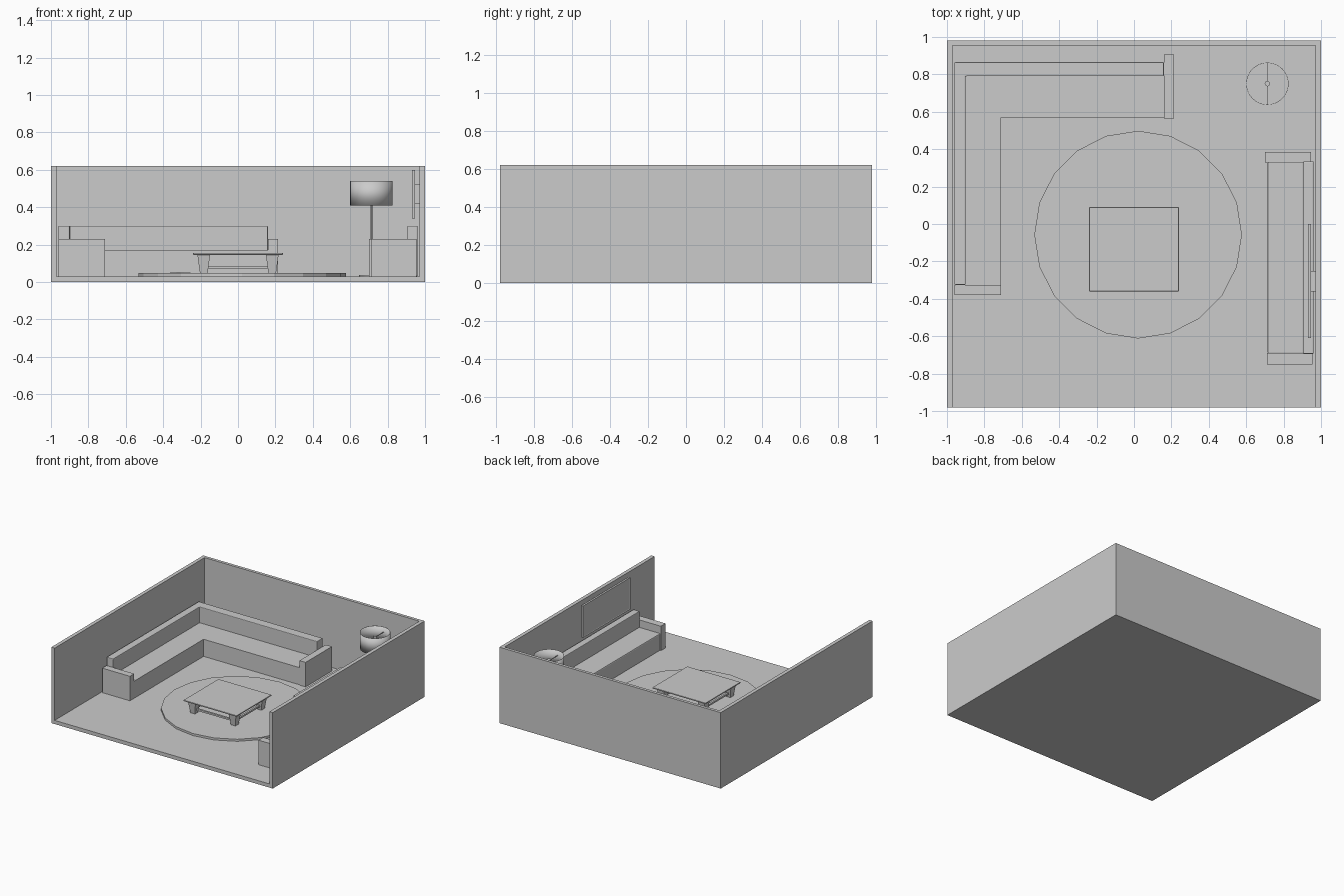
import bpy, bmesh, math

old = bpy.data.objects.get("Cube")
if old:
    bpy.data.objects.remove(old, do_unlink=True)

# One shared colour
grey = bpy.data.materials.new("plain_grey")
grey.use_nodes = True
tint = (0.6, 0.6, 0.6, 1)
grey.diffuse_color = tint
grey.node_tree.nodes["Principled BSDF"].inputs["Base Color"].default_value = tint


def finish(name, bm, bevel=0):
    bmesh.ops.recalc_face_normals(bm, faces=bm.faces)
    mesh = bpy.data.meshes.new(name)
    bm.to_mesh(mesh)
    bm.free()
    mesh.materials.append(grey)
    ob = bpy.data.objects.new(name, mesh)
    bpy.context.collection.objects.link(ob)
    if bevel:
        mod = ob.modifiers.new("soft_edges", 'BEVEL')
        mod.width = bevel
        mod.segments = 2
    return ob


def prism(name, outline, z0, z1, bevel=0):
    """Extrude a flat outline upward from z0 to z1."""
    bm = bmesh.new()
    face = bm.faces.new([bm.verts.new((x, y, z0)) for x, y in outline])
    grown = bmesh.ops.extrude_face_region(bm, geom=[face])["geom"]
    top = [v for v in grown if isinstance(v, bmesh.types.BMVert)]
    bmesh.ops.translate(bm, verts=top, vec=(0, 0, z1 - z0))
    return finish(name, bm, bevel)


def box(name, x0, x1, y0, y1, z0, z1, bevel=0):
    return prism(name, [(x0, y0), (x1, y0), (x1, y1), (x0, y1)], z0, z1, bevel)


def ring(cx, cy, radii, n):
    """Points round a centre, cycling through the radii; first point at +y."""
    return [(cx + radii[i % len(radii)] * math.sin(math.tau * i / n),
             cy + radii[i % len(radii)] * math.cos(math.tau * i / n)) for i in range(n)]


def smooth(ob):
    bpy.ops.object.select_all(action='DESELECT')
    ob.select_set(True)
    bpy.context.view_layer.objects.active = ob
    bpy.ops.object.shade_smooth_by_angle()


# Room shell, open at the front
F = 0.03
D = 0.98
prism("walls", [(-1, -D), (-0.97, -D), (-0.97, 0.955), (0.97, 0.955),
                (0.97, -D), (1, -D), (1, D), (-1, D)], 0, 0.62)
box("floor", -0.97, 0.97, -D, 0.955, 0, F)

# Corner sofa
prism("corner_sofa_seat", [(-0.91, -0.33), (-0.71, -0.33), (-0.71, 0.57),
                           (0.16, 0.57), (0.16, 0.80), (-0.91, 0.80)], F, 0.17)
prism("corner_sofa_backrest", [(-0.96, -0.325), (-0.90, -0.325), (-0.90, 0.79),
                               (0.16, 0.79), (0.16, 0.865), (-0.96, 0.865)], F, 0.30, 0.005)
box("corner_sofa_front_arm", -0.96, -0.71, -0.38, -0.325, F, 0.23)
box("corner_sofa_end_arm", 0.16, 0.215, 0.565, 0.905, F, 0.23)

# Straight sofa
box("sofa_seat", 0.715, 0.91, -0.695, 0.335, F, 0.17, 0.008)
box("sofa_backrest", 0.905, 0.96, -0.695, 0.335, F, 0.30, 0.005)
box("sofa_front_arm", 0.71, 0.955, -0.75, -0.69, F, 0.23)
box("sofa_back_arm", 0.70, 0.945, 0.33, 0.385, F, 0.23)

# Round rug with a small star on it
prism("rug", ring(0.022, -0.057, [0.555], 20), F, 0.047)
prism("rug_star", ring(-0.308, 0.122, [0.056, 0.032], 18), 0.047, 0.05)

# Low table
TX, TY = 0.0, -0.135
box("table_top", TX - 0.24, TX + 0.24, TY - 0.225, TY + 0.225, 0.145, 0.155, 0.003)
for sx, side in ((-1, "right"), (1, "left")):
    for sy, end in ((-1, "front"), (1, "back")):
        leg = box(f"table_{end}_{side}_leg", -0.034, 0.034, -0.034, 0.034, 0.047, 0.146)
        leg.location = (TX + sx * 0.183, TY + sy * 0.168, 0)
        for v in leg.data.vertices:
            if v.co.z < 0.1:
                v.co.x *= 0.6
                v.co.y *= 0.6
for s, side in ((-1, "right"), (1, "left")):
    x, y = TX + s * 0.183, TY + s * 0.168
    end = "front" if s < 0 else "back"
    box(f"table_{side}_rail", x - 0.008, x + 0.008, TY - 0.16, TY + 0.16, 0.072, 0.086)
    box(f"table_{end}_rail", TX - 0.175, TX + 0.175, y - 0.008, y + 0.008, 0.072, 0.086)

# Floor lamp with an open shade
LX, LY = 0.713, 0.75
prism("lamp_base", ring(LX, LY, [0.065], 32), F, 0.036)
smooth(prism("lamp_pole", ring(LX, LY, [0.005], 12), F, 0.50))
smooth(prism("lamp_cap", ring(LX, LY, [0.014], 16), 0.49, 0.51))
box("lamp_shade_spoke", LX - 0.002, LX + 0.002, LY - 0.112, LY + 0.112, 0.496, 0.50)
bm = bmesh.new()
bmesh.ops.create_cone(bm, cap_ends=False, segments=40, radius1=0.113, radius2=0.113, depth=0.13)
shade = finish("lamp_shade", bm)
shade.location = (LX, LY, 0.475)
smooth(shade)
wall = shade.modifiers.new("thickness", 'SOLIDIFY')
wall.thickness = 0.002

# Wall screen with an inset panel and a bracket
screen = box("wall_screen", 0.93, 0.946, -0.61, 0.0, 0.34, 0.60)
bm = bmesh.new()
bm.from_mesh(screen.data)
front = [f for f in bm.faces if f.normal.x < -0.9]
bmesh.ops.inset_region(bm, faces=front, thickness=0.01, depth=-0.003)
bm.to_mesh(screen.data)
bm.free()
box("screen_bracket", 0.945, 0.971, -0.36, -0.25, 0.42, 0.52)
